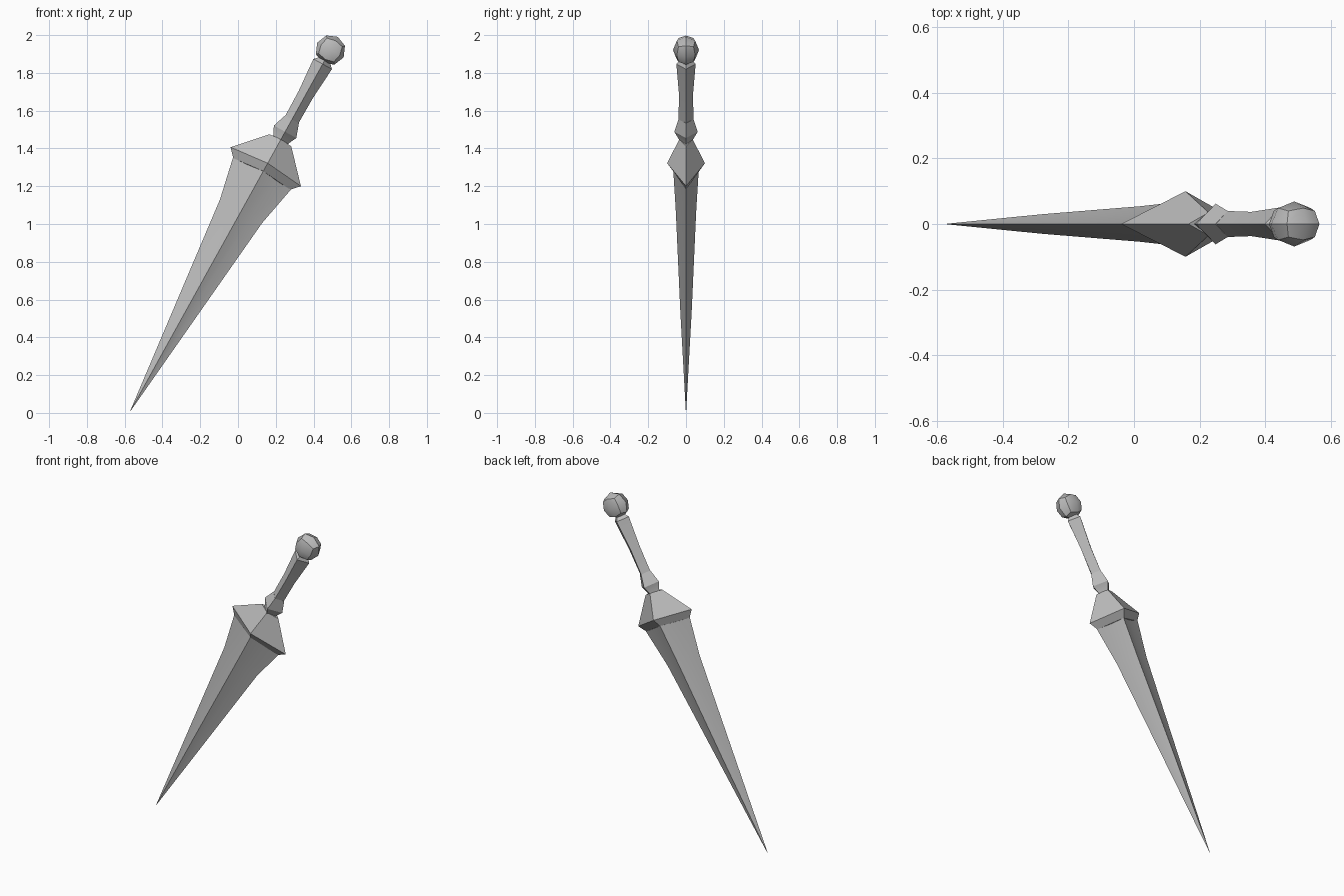
import bpy, bmesh, math
from mathutils import Matrix

cube = bpy.data.objects.get("Cube")
if cube:
    bpy.data.objects.remove(cube)

steel = bpy.data.materials.new("grey steel")
steel.use_nodes = True
GREY = (0.5, 0.5, 0.5, 1)
steel.diffuse_color = GREY
steel.node_tree.nodes["Principled BSDF"].inputs["Base Color"].default_value = GREY

# Every part is built upright from the blade tip, then leaned over
LEAN = Matrix.Translation((-0.57, 0, 0.01)) @ Matrix.Rotation(math.radians(29.0), 4, 'Y')

DIAMOND = [(1, 0), (0, 1), (-1, 0), (0, -1)]
HOLLOW = [(1, 0), (0.45, 0.45), (0, 1), (-0.45, 0.45),
          (-1, 0), (-0.45, -0.45), (0, -1), (0.45, -0.45)]


def finish(name, bm, angle):
    bmesh.ops.recalc_face_normals(bm, faces=bm.faces)
    bm.transform(LEAN)
    mesh = bpy.data.meshes.new(name)
    bm.to_mesh(mesh)
    bm.free()
    mesh.materials.append(steel)
    obj = bpy.data.objects.new(name, mesh)
    bpy.context.collection.objects.link(obj)
    bpy.ops.object.select_all(action='DESELECT')
    obj.select_set(True)
    bpy.context.view_layer.objects.active = obj
    bpy.ops.object.shade_smooth_by_angle(angle=math.radians(angle))


def loft(name, section, rings, angle=30, sag=0):
    """Skin rings of (height, half width, half depth); sag lowers the side corners."""
    bm = bmesh.new()
    loops = [[bm.verts.new((x * w, y * d, h - sag * abs(x) * w)) for x, y in section]
             for h, w, d in rings]
    n = len(section)
    for low, high in zip(loops, loops[1:]):
        for i in range(n):
            j = (i + 1) % n
            bm.faces.new((low[i], low[j], high[j], high[i]))
    bm.faces.new(loops[0])
    bm.faces.new(loops[-1])
    finish(name, bm, angle)


# Blade tapering to a point, with hollow-ground faces
loft("blade", HOLLOW, [(0, 0.001, 0.001), (0.6, 0.064, 0.03),
                       (1.21, 0.128, 0.054), (1.47, 0.182, 0.068)], 35)

# Diamond guard with drooping side corners
loft("guard", DIAMOND, [(1.452, 0.172, 0.068), (1.5, 0.213, 0.1),
                        (1.645, 0.066, 0.035)], 20, sag=0.1)

# Collar and waisted grip
loft("collar", DIAMOND, [(1.625, 0.045, 0.036), (1.645, 0.046, 0.038),
                         (1.69, 0.068, 0.062), (1.765, 0.042, 0.04)], 20)
loft("grip", DIAMOND, [(1.75, 0.04, 0.04), (1.915, 0.042, 0.037),
                       (2.1, 0.056, 0.051), (2.12, 0.036, 0.034),
                       (2.14, 0.034, 0.032)], 20)

# Faceted ball pommel
bm = bmesh.new()
bmesh.ops.create_cube(bm, size=2)
bmesh.ops.subdivide_edges(bm, edges=bm.edges[:], cuts=1, use_grid_fill=True)
for v in bm.verts:
    v.co = v.co.normalized() * 0.08
bm.transform(Matrix.Translation((0, 0, 2.185)) @ Matrix.Diagonal((1, 0.86, 1, 1)))
finish("pommel", bm, 38)
